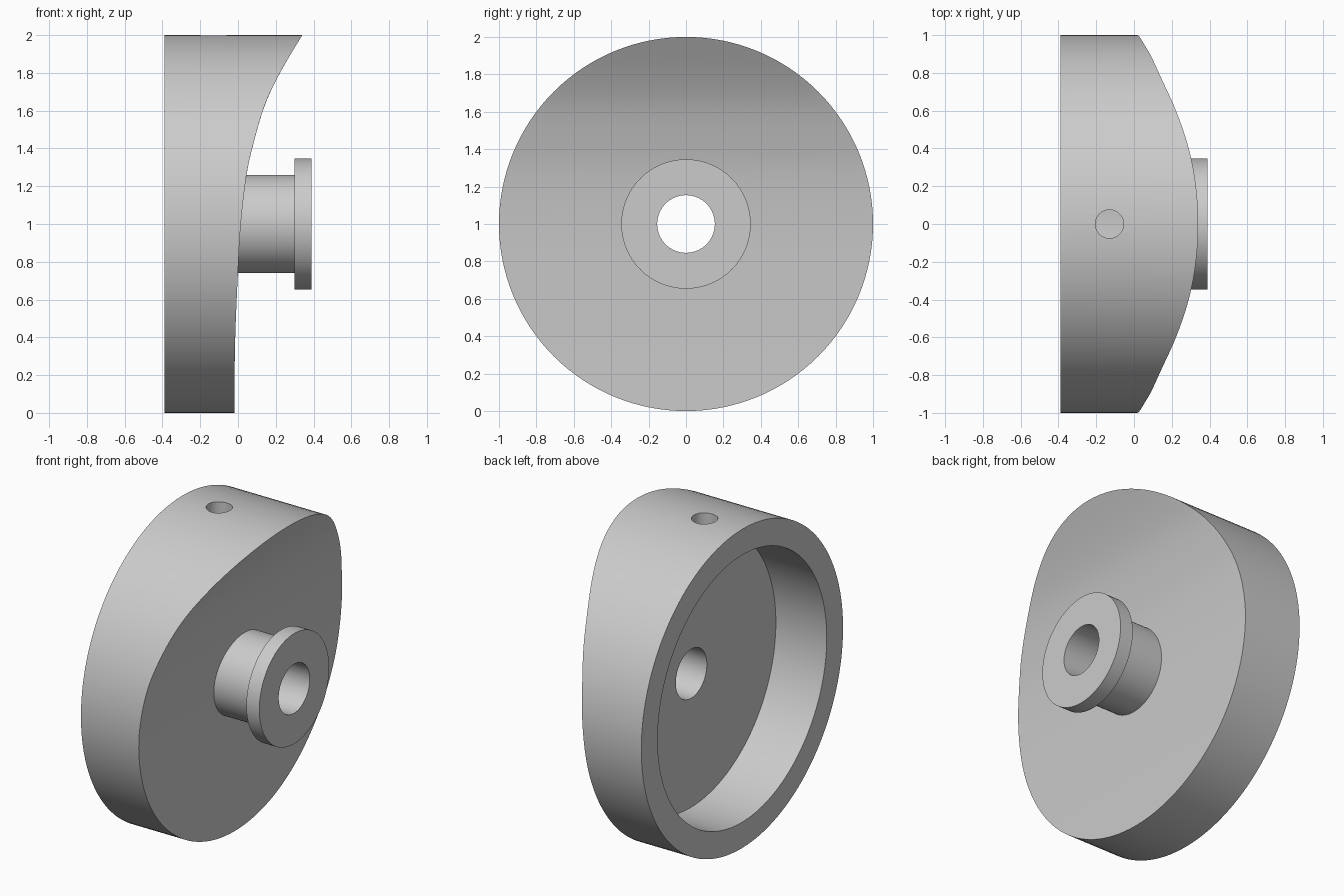
import bpy, bmesh, math
from mathutils import Vector, Matrix

cube = bpy.data.objects.get("Cube")
if cube:
    bpy.data.objects.remove(cube, do_unlink=True)

SEGMENTS = 128
AXIS_Z = 1.0
BACK, FLOOR = -0.39, -0.037
FLANGE_BACK, FLANGE_FRONT = 0.30, 0.39
R_OUTER, R_CAVITY, R_FLANGE, R_NECK, R_BORE = 1.0, 0.838, 0.346, 0.26, 0.154

# Side profile of the curved face: (height, x)
FACE = [(0, -0.018), (0.35, -0.016), (0.75, 0.0), (1.0, 0.015), (1.26, 0.045),
        (1.4, 0.075), (1.63, 0.142), (1.8, 0.222), (2, 0.34)]


def face_x(z):
    """Smooth interpolation along the face profile."""
    def slope(i):
        a, b = FACE[max(i - 1, 0)], FACE[min(i + 1, len(FACE) - 1)]
        return (b[1] - a[1]) / (b[0] - a[0])
    z = min(max(z, 0), 2)
    i = max(k for k in range(len(FACE) - 1) if FACE[k][0] <= z)
    (z0, x0), (z1, x1) = FACE[i], FACE[i + 1]
    h = z1 - z0
    t = (z - z0) / h
    return (x0 * (1 + 2 * t) * (1 - t) ** 2 + x1 * t * t * (3 - 2 * t)
            + h * slope(i) * t * (1 - t) ** 2 + h * slope(i + 1) * t * t * (t - 1))


metal = bpy.data.materials.new("light grey")
metal.use_nodes = True
grey = (0.6, 0.6, 0.6, 1)
metal.diffuse_color = grey
metal.node_tree.nodes["Principled BSDF"].inputs["Base Color"].default_value = grey


def finish(bm, name):
    bmesh.ops.recalc_face_normals(bm, faces=bm.faces)
    mesh = bpy.data.meshes.new(name)
    bm.to_mesh(mesh)
    bm.free()
    mesh.materials.append(metal)
    obj = bpy.data.objects.new(name, mesh)
    bpy.context.collection.objects.link(obj)
    return obj


# Turned section: None means the ring follows the curved face
RINGS = 14
section = [(R_CAVITY, FLOOR), (R_CAVITY, BACK), (R_OUTER, BACK)]
section += [(R_OUTER + (R_NECK - R_OUTER) * k / RINGS, None) for k in range(RINGS + 1)]
section += [(R_NECK, FLANGE_BACK), (R_FLANGE, FLANGE_BACK), (R_FLANGE, FLANGE_FRONT),
            (R_BORE, FLANGE_FRONT), (R_BORE, FLOOR)]

bm = bmesh.new()
loops = []
for radius, x in section:
    loop = []
    for s in range(SEGMENTS):
        a = math.tau * s / SEGMENTS
        z = AXIS_Z + radius * math.sin(a)
        loop.append(bm.verts.new((face_x(z) if x is None else x, radius * math.cos(a), z)))
    loops.append(loop)
for i, loop in enumerate(loops):
    following = loops[(i + 1) % len(loops)]
    for s in range(SEGMENTS):
        n = (s + 1) % SEGMENTS
        bm.faces.new((loop[s], loop[n], following[n], following[s]))
knob = finish(bm, "knob_body")

# Set screw hole through the top of the rim
bm = bmesh.new()
bmesh.ops.create_cone(bm, cap_ends=True, segments=48, radius1=0.075, radius2=0.075,
                      depth=0.5, matrix=Matrix.Translation(Vector((-0.13, 0, 1.9))))
cutter = finish(bm, "screw_hole_cutter")
cutter.hide_render = True

cut = knob.modifiers.new("screw_hole", 'BOOLEAN')
cut.operation = 'DIFFERENCE'
cut.solver = 'EXACT'
cut.object = cutter
bpy.ops.object.select_all(action='DESELECT')
bpy.context.view_layer.objects.active = knob
knob.select_set(True)
bpy.ops.object.modifier_apply(modifier=cut.name)
bpy.data.objects.remove(cutter, do_unlink=True)
bpy.ops.object.shade_smooth_by_angle(angle=math.radians(30))
